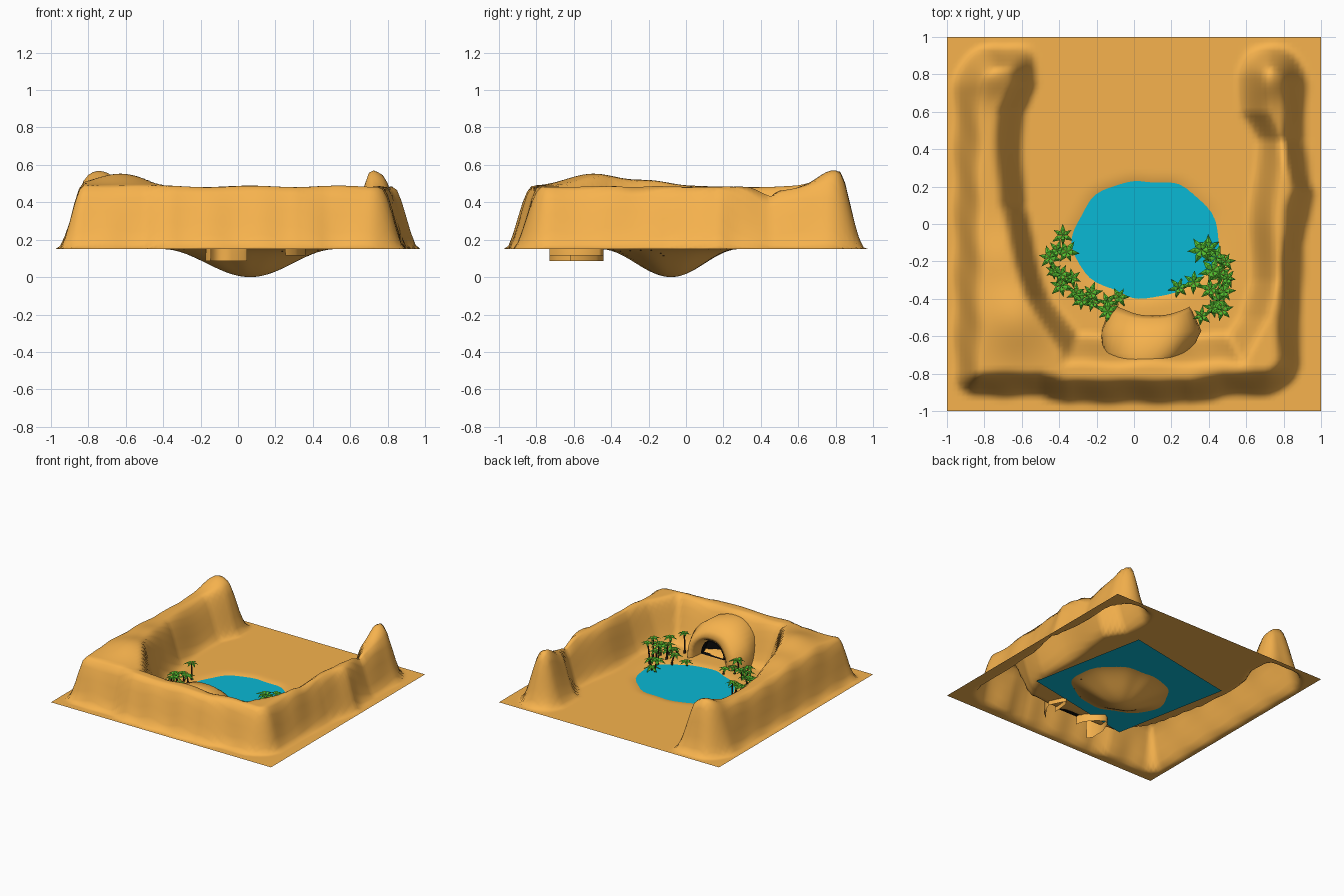
import bpy, bmesh, math, random
from mathutils import Vector

if "Cube" in bpy.data.objects:
    bpy.data.objects.remove(bpy.data.objects["Cube"])

random.seed(4)


def material(name, rgb):
    m = bpy.data.materials.new(name)
    m.diffuse_color = (*rgb, 1)
    m.use_nodes = True
    m.node_tree.nodes["Principled BSDF"].inputs["Base Color"].default_value = m.diffuse_color
    return m


SAND = material("sand", (0.93, 0.45, 0.075))
WATER = material("water", (0.003, 0.48, 0.66))
LEAF = material("leaf", (0.09, 0.52, 0.03))
BARK = material("bark", (0.05, 0.025, 0.012))
DARK = material("dark", (0.003, 0.003, 0.003))


def finish(bm, name, mats, smooth=True):
    me = bpy.data.meshes.new(name)
    bm.to_mesh(me)
    bm.free()
    for m in mats:
        me.materials.append(m)
    for p in me.polygons:
        p.use_smooth = smooth
    ob = bpy.data.objects.new(name, me)
    bpy.context.collection.objects.link(ob)
    return ob


def interp(pts, t):
    for (a, va), (b, vb) in zip(pts, pts[1:]):
        if t <= b:
            return va + (vb - va) * max(0, (t - a) / (b - a))
    return pts[-1][1]


def step(t):
    t = min(1, max(0, t))
    return t * t * (3 - 2 * t)


# Inner foot of the U-shaped ridge on the left and right, outer foot on the right and front
LEFT = [(-1, -.2), (-.7, -.24), (-.4, -.42), (-.1, -.52), (.1, -.58), (.6, -.58), (.75, -.52), (1, -.52)]
RIGHT = [(-1, .38), (-.7, .46), (-.5, .56), (-.3, .60), (0, .61), (.45, .64), (.6, .56), (.8, .56), (1, .6)]
OUT_RIGHT = [(-1, .9), (-.5, .90), (-.1, .92), (.08, .95), (.18, .975), (.28, .95), (.45, .92), (1, .94)]
OUT_FRONT = [(-1, .93), (-.5, .93), (-.36, .965), (.3, .965), (.48, .93), (1, .91)]
# Bumps on the ridge: x, y, radius, height
BUMPS = [(-.74, .81, .12, .08), (.71, .79, .11, .085), (-.64, -.5, .2, .065),
         (-.7, -.18, .14, .025), (.76, .5, .12, -.025)]


def round_min(a, b, r):
    # distance inside a corner rounded with radius r
    if a < r and b < r:
        return r - math.hypot(r - a, r - b)
    return min(a, b)


def height(x, y):
    inner = max(interp(LEFT, y) - x, x - interp(RIGHT, y), -.6 - y)
    wob = .012 * math.sin(9 * y + 1) + .008 * math.sin(17 * x)
    left, right = x + .965, interp(OUT_RIGHT, y) - x
    front, back = y + interp(OUT_FRONT, x), .965 - y
    outer = min(round_min(left, front, .13), round_min(right, front, .2),
                round_min(left, back, .24), round_min(right, back, .22))
    outer += .006 * math.sin(23 * x + 5) * math.sin(19 * y)
    mask = step((inner + wob) / .165) * step(outer / .145)
    top = .335 + sum(h * math.exp(-((x - a) ** 2 + (y - b) ** 2) / r ** 2) for a, b, r, h in BUMPS)
    top += .004 * math.sin(13 * x + 7 * y)
    # pool bowl with a slightly uneven rim
    a = math.atan2(y + .08, x - .06)
    r = math.hypot((x - .065) / .465, (y + .08) / .37) * (1 + .02 * math.sin(5 * a) + .015 * math.cos(9 * a))
    bowl = .15 * math.cos(min(1, r) * math.pi / 2) ** 2
    return .15 + mask * top - bowl * (1 - mask)


# Sandy ground with ridge and bowl
bm = bmesh.new()
bmesh.ops.create_grid(bm, x_segments=80, y_segments=80, size=1)
for v in bm.verts:
    v.co.z = max(0, height(v.co.x, v.co.y))
finish(bm, "ground", [SAND])

# Pool water: a square sheet just under the ground
bm = bmesh.new()
bmesh.ops.create_grid(bm, x_segments=1, y_segments=1, size=.497)
pool = finish(bm, "pool_water", [WATER], False)
pool.location = (.053, .005, .141)
pool.rotation_euler.z = math.radians(11)

# Cave hood: arches lofted from the ridge to the lip and back into the mouth
ARCHES = [(.05, -.73, .20, .46, 0), (.06, -.69, .24, .465, 0), (.09, -.58, .265, .44, .01),
          (.09, -.51, .22, .39, .045), (.105, -.49, .19, .345, .05), (.12, -.51, .15, .315, .03),
          (.145, -.55, .115, .29, 0), (.15, -.62, .105, .28, 0)]
N = 20
bm = bmesh.new()
rings = []
for cx, y, rx, top, curl in ARCHES:
    ring = []
    for i in range(N + 1):
        a = math.pi * i / N
        c, s = math.cos(a), max(0, math.sin(a))
        bump = 1 + .03 * math.sin(5 * a + 12 * y)
        ring.append(bm.verts.new((cx - rx * bump * math.copysign(abs(c) ** .85, c),
                                  y + curl * c * c,
                                  .1 + (top - .1) * s ** .7 + .015 * c * -1)))
    rings.append(ring)
for r0, r1 in zip(rings, rings[1:]):
    for i in range(N):
        bm.faces.new((r0[i], r0[i + 1], r1[i + 1], r1[i]))
bmesh.ops.recalc_face_normals(bm, faces=bm.faces)
mouth = [v.co.copy() for v in rings[-1]]
finish(bm, "cave_hood", [SAND])

# Dark hollow with floor inside the cave mouth
bm = bmesh.new()
for p in mouth:
    p.z = max(p.z - .006, .153)
near = [bm.verts.new(p + Vector((0, .06, 0))) for p in mouth]
far = [bm.verts.new(p) for p in mouth]
for i in range(N):
    bm.faces.new((near[i], near[i + 1], far[i + 1], far[i]))
bm.faces.new((near[0], far[0], far[-1], near[-1]))
bm.faces.new(far[::-1])
finish(bm, "cave_hollow", [DARK], False)

# Palm positions around the pool
PALMS = [(-.38, -.06), (-.41, -.14), (-.36, -.15), (-.45, -.18), (-.43, -.25), (-.39, -.27),
         (-.39, -.33), (-.33, -.29), (-.31, -.37), (-.23, -.37), (-.22, -.42), (-.28, -.41),
         (-.14, -.42), (-.08, -.39), (-.14, -.47),
         (.40, -.13), (.36, -.14), (.44, -.18), (.49, -.20), (.42, -.25), (.46, -.27),
         (.50, -.29), (.32, -.31), (.24, -.34), (.41, -.35), (.48, -.36), (.45, -.41),
         (.42, -.45), (.47, -.46), (.36, -.49)]


def tube(bm, pts, radii, sides=5):
    prev = None
    for p, r in zip(pts, radii):
        ring = [bm.verts.new(p + Vector((r * math.cos(k * math.tau / sides),
                                         r * math.sin(k * math.tau / sides), 0))) for k in range(sides)]
        if prev:
            for k in range(sides):
                j = (k + 1) % sides
                bm.faces.new((prev[k], prev[j], ring[j], ring[k]))
        prev = ring
    bm.faces.new(prev)


def leaf(bm, top, ang, length):
    # folded blade: rises from the crown, then droops to a point
    d = Vector((math.cos(ang), math.sin(ang), 0))
    side = Vector((-d.y, d.x, 0)) * length * .22
    up = Vector((0, 0, length))
    mid = bm.verts.new(top + d * length * .45 + up * .12)
    tip = bm.verts.new(top + d * length - up * .2)
    root = bm.verts.new(top)
    for s in (-1, 1):
        edge = bm.verts.new(top + d * length * .42 + side * s + up * .05)
        for f in ((root, edge, mid), (mid, edge, tip)):
            bm.faces.new(f if s < 0 else f[::-1]).material_index = 1


for n, (x, y) in enumerate(PALMS):
    bm = bmesh.new()
    tall = random.choice((.04, .05, .07, .09) if x < 0 else (.04, .06, .08, .12, .17))
    if n == 0:
        tall = .13
    lean = Vector((random.uniform(-.02, .02), random.uniform(-.02, .02), 0))
    base = Vector((x, y, 0)) - lean
    base.z = height(base.x, base.y)
    pts = [base + lean * t * t + Vector((0, 0, tall * t)) for t in (0, .35, .7, 1)]
    tube(bm, pts, (.009, .007, .006, .005))
    size = random.uniform(.05, .075)
    turn = random.uniform(0, 6)
    for k in range(6):
        leaf(bm, pts[-1], turn + k * math.tau / 6, size * random.uniform(.85, 1.1))
    finish(bm, f"palm_{n + 1}", [BARK, LEAF], False)
